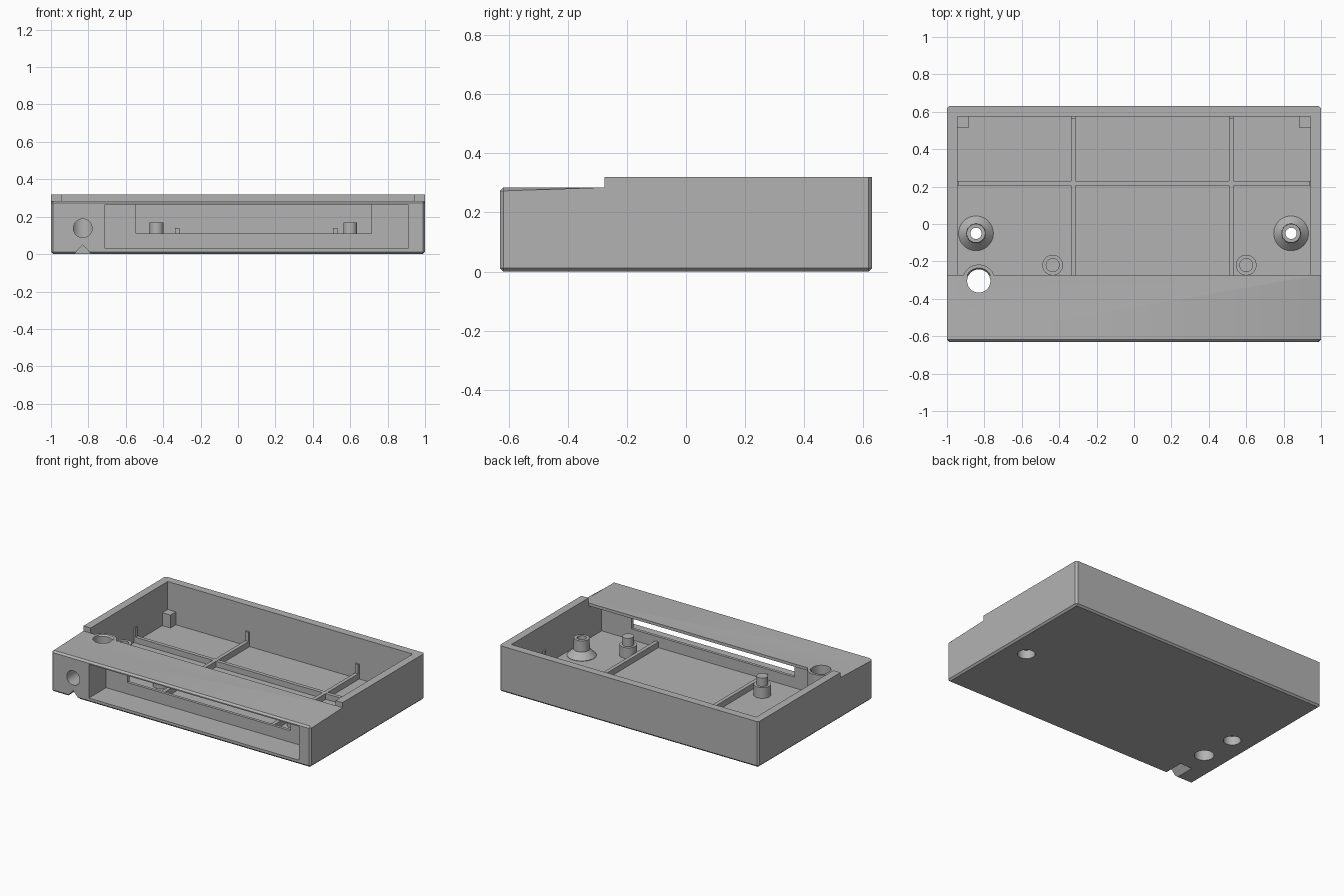
import bpy, bmesh, math
from mathutils import Matrix

if "Cube" in bpy.data.objects:
    bpy.data.objects.remove(bpy.data.objects["Cube"], do_unlink=True)

grey = bpy.data.materials.new("plain_grey")
grey.use_nodes = True
GREY = (0.45, 0.45, 0.45, 1)
grey.diffuse_color = GREY
grey.node_tree.nodes["Principled BSDF"].inputs["Base Color"].default_value = GREY


def finish(bm, name):
    bmesh.ops.recalc_face_normals(bm, faces=bm.faces)
    me = bpy.data.meshes.new(name)
    bm.to_mesh(me)
    bm.free()
    ob = bpy.data.objects.new(name, me)
    bpy.context.collection.objects.link(ob)
    me.materials.append(grey)
    return ob


def box(name, x0, x1, y0, y1, z0, z1):
    return prism(name, [(y0, z0), (y1, z0), (y1, z1), (y0, z1)], x0, x1)


def prism(name, profile, x0, x1, bevel_rule=None, width=0.012):
    """Extrude a (y, z) profile along x."""
    bm = bmesh.new()
    face = bm.faces.new([bm.verts.new((x0, y, z)) for y, z in profile])
    ext = bmesh.ops.extrude_face_region(bm, geom=[face])["geom"]
    moved = [v for v in ext if isinstance(v, bmesh.types.BMVert)]
    bmesh.ops.translate(bm, verts=moved, vec=(x1 - x0, 0, 0))
    if bevel_rule:
        edges = [e for e in bm.edges if bevel_rule(e)]
        bmesh.ops.bevel(bm, geom=edges, offset=width, segments=1, affect='EDGES')
    return finish(bm, name)


def cylinder(name, r, start, end, sides=48):
    """Cylinder along y or z, from start to end."""
    bm = bmesh.new()
    along_y = start[1] != end[1]
    length = abs(end[1] - start[1]) + abs(end[2] - start[2])
    bmesh.ops.create_cone(bm, cap_ends=True, segments=sides, radius1=r, radius2=r, depth=length)
    if along_y:
        bmesh.ops.rotate(bm, verts=bm.verts, matrix=Matrix.Rotation(math.pi / 2, 3, 'X'))
    mid = [(a + b) / 2 for a, b in zip(start, end)]
    bmesh.ops.translate(bm, verts=bm.verts, vec=mid)
    return finish(bm, name)


def lathe(name, x, y, profile, sides=48):
    """Turn a closed (radius, z) profile into a ring around a vertical axis."""
    bm = bmesh.new()
    rings = []
    for i in range(sides):
        a = 2 * math.pi * i / sides
        rings.append([bm.verts.new((x + r * math.cos(a), y + r * math.sin(a), z)) for r, z in profile])
    n = len(profile)
    for i in range(sides):
        p, q = rings[i], rings[(i + 1) % sides]
        for k in range(n):
            bm.faces.new((p[k], q[k], q[(k + 1) % n], p[(k + 1) % n]))
    return smooth(finish(bm, name))


def smooth(ob):
    bpy.ops.object.select_all(action='DESELECT')
    ob.select_set(True)
    bpy.context.view_layer.objects.active = ob
    bpy.ops.object.shade_smooth_by_angle(angle=math.radians(30))
    return ob


def cut(ob, cutter):
    bpy.context.view_layer.objects.active = ob
    mod = ob.modifiers.new("cut", 'BOOLEAN')
    mod.operation = 'DIFFERENCE'
    mod.solver = 'EXACT'
    mod.object = cutter
    bpy.ops.object.modifier_apply(modifier=mod.name)
    bpy.data.objects.remove(cutter, do_unlink=True)


FRONT, BACK, STEP = -0.63, 0.63, -0.275
LID, TOP, FLOOR, CEIL = 0.285, 0.32, 0.035, 0.265
HOLE_X, HOLE_Y = -0.83, -0.305


# Chamfer the base, the outer corners and the lid rim, not the step or the tall rim
def outer_edge(e):
    c = (e.verts[0].co + e.verts[1].co) / 2
    return c.z < TOP - 0.01 and not (abs(c.y - STEP) < 0.01 and c.z > LID - 0.01) or \
        (abs(c.y - BACK) < 0.01 and c.z < TOP - 0.01)


# Tray body with lower front section
case = prism("case_body", [(FRONT, 0), (BACK, 0), (BACK, TOP), (STEP, TOP), (STEP, LID), (FRONT, LID)],
             -1, 1, outer_edge)

# Rear compartment, reaching under the front cover
cut(case, prism("compartment_cutter", [(-0.42, FLOOR), (0.575, FLOOR), (0.575, 0.5), (STEP, 0.5),
                                       (STEP, CEIL), (-0.42, CEIL)], -0.945, 0.945))
# Front pocket and the slot behind it
cut(case, box("pocket_cutter", -0.71, 0.91, -0.8, -0.44, 0.03, CEIL))
cut(case, box("slot_cutter", -0.545, 0.715, -0.5, -0.4, 0.11, CEIL - 0.001))
# Upright hole, front hole and the openings under the screw mounts
cut(case, cylinder("upright_hole_cutter", 0.062, (HOLE_X, HOLE_Y, -0.1), (HOLE_X, HOLE_Y, 0.5)))
cut(case, cylinder("front_hole_cutter", 0.05, (HOLE_X, -0.8, 0.138), (HOLE_X, HOLE_Y, 0.138)))
for x in (-0.845, 0.84):
    cut(case, cylinder("screw_hole_cutter", 0.055, (x, -0.05, -0.1), (x, -0.05, 0.1)))

# V notch in the lower front edge
bm = bmesh.new()
tri = [bm.verts.new((HOLE_X + dx, -0.8, z)) for dx, z in ((-0.06, -0.015), (0.06, -0.015), (0, 0.05))]
ext = bmesh.ops.extrude_face_region(bm, geom=[bm.faces.new(tri)])["geom"]
bmesh.ops.translate(bm, verts=[v for v in ext if isinstance(v, bmesh.types.BMVert)], vec=(0, 0.32, 0))
cut(case, finish(bm, "notch_cutter"))
smooth(case)

# Sleeve around the upright hole
sleeve = lathe("hole_sleeve", HOLE_X, HOLE_Y,
               [(0.062, 0.02), (0.088, 0.02), (0.088, LID), (0.07, LID), (0.062, LID - 0.01)])
cut(sleeve, cylinder("sleeve_cutter", 0.05, (HOLE_X, -0.6, 0.138), (HOLE_X, HOLE_Y, 0.138)))

# Screw mounts with flared feet
for side, x in (("right", -0.845), ("left", 0.84)):
    lathe("screw_mount_" + side, x, -0.05,
          [(0.055, 0.03), (0.093, 0.03), (0.093, FLOOR + 0.003), (0.052, 0.08), (0.05, 0.157),
           (0.03, 0.157), (0.03, 0.06), (0.055, 0.06)])

# Stepped locating posts
for side, x in (("right", -0.435), ("left", 0.6)):
    smooth(cylinder("post_base_" + side, 0.055, (x, -0.22, 0.02), (x, -0.22, 0.11)))
    smooth(cylinder("post_pin_" + side, 0.037, (x, -0.22, 0.1), (x, -0.22, 0.168)))

# Floor ribs, with upturned ends on the walls
RIB = 0.075
for side, x in (("right", -0.325), ("left", 0.52)):
    box("long_rib_" + side, x - 0.013, x + 0.013, -0.43, 0.58, 0.02, RIB)
    box("long_rib_end_" + side, x - 0.013, x + 0.013, 0.563, 0.58, 0.02, 0.14)
box("cross_rib", -0.95, 0.95, 0.205, 0.231, 0.02, RIB - 0.0005)
for side, s in (("right", -1), ("left", 1)):
    xs = sorted((s * 0.935, s * 0.95))
    box("cross_rib_end_" + side, *xs, 0.205, 0.231, 0.02, 0.14)
    # Support blocks in the rear corners
    xs = sorted((s * 0.882, s * 0.95))
    box("corner_block_" + side, *xs, 0.515, 0.58, 0.02, 0.125)
